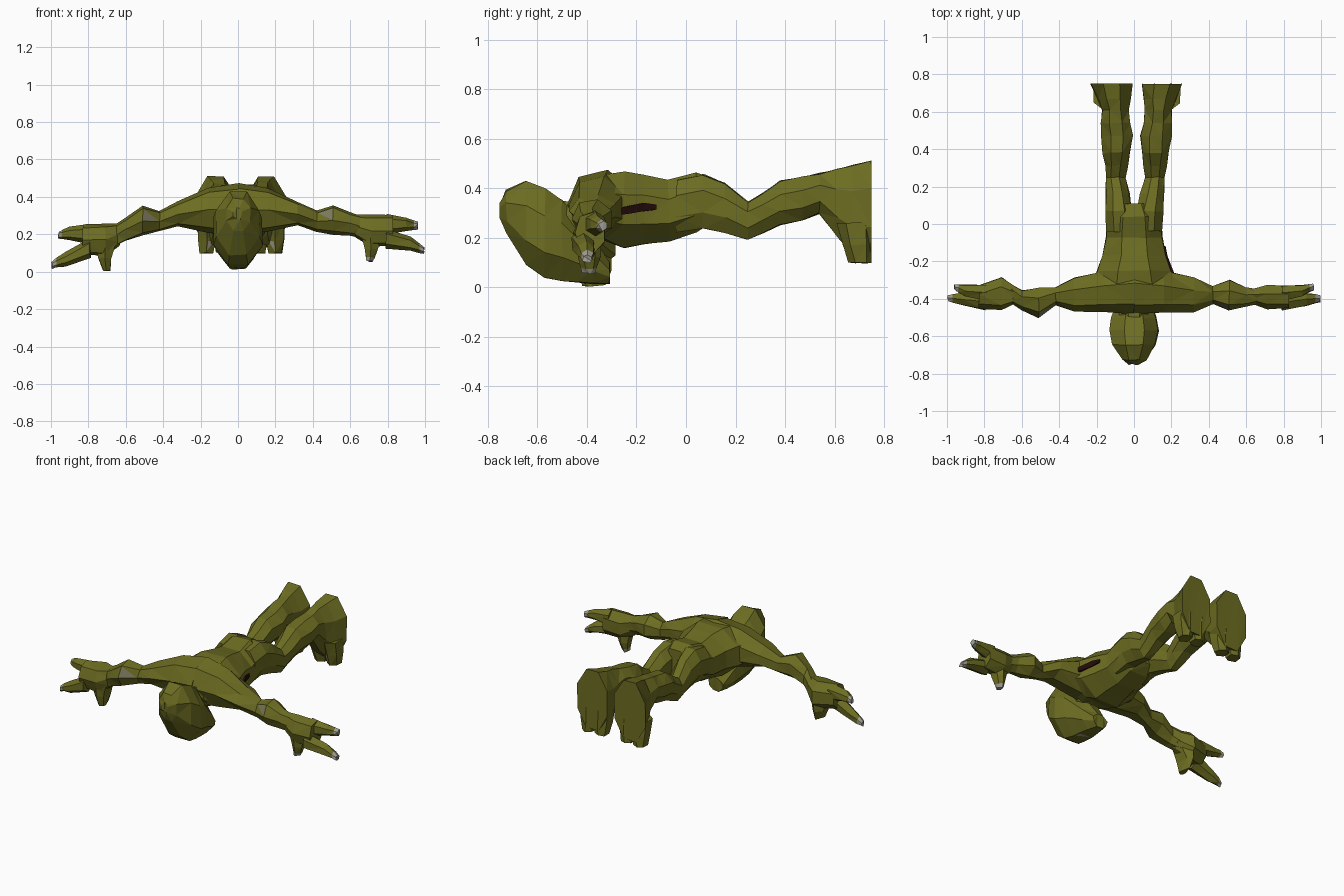
import bpy, bmesh, math, random
from mathutils import Vector

random.seed(4)


def material(name, rgb):
    m = bpy.data.materials.new(name)
    m.diffuse_color = (*rgb, 1)
    return m


OLIVE = material("olive_skin", (0.152, 0.152, 0.016))
BONE = material("bone_grey", (0.36, 0.34, 0.29))
DULL = material("dull_elbow_grey", (0.2, 0.19, 0.11))
WOUND = material("dark_wound", (0.017, 0.003, 0.003))

# order of the two ring coordinates and the axis position for each loft axis
AXES = {"x": lambda t, a, b: (t, a, b),
        "y": lambda t, a, b: (a, t, b),
        "z": lambda t, a, b: (a, b, t)}


def loft(name, axis, rings, sides=8, warp=None, jitter=0.004, tip=False, mats=(OLIVE, BONE),
         patches=(), inset=0.0):
    """Skin faceted rings given as (position, a_min, a_max, b_min, b_max)."""
    bm = bmesh.new()
    k = 1 / math.cos(math.pi / sides)
    if tip:  # extra ring so the nail is its own band
        nail = tuple(u * 0.35 + v * 0.65 for u, v in zip(rings[-2], rings[-1]))
        rings = rings[:-1] + [nail, rings[-1]]
    loops = []
    for t, a0, a1, b0, b1 in rings:
        loop = []
        for i in range(sides):
            ang = 2 * math.pi * (i + 0.5) / sides
            p = Vector(AXES[axis](t, (a0 + a1) / 2 + (a1 - a0) / 2 * k * math.cos(ang),
                                  (b0 + b1) / 2 + (b1 - b0) / 2 * k * math.sin(ang)))
            p += Vector([random.uniform(-jitter, jitter) for _ in range(3)])
            loop.append(bm.verts.new(warp(p) if warp else p))
        loops.append(loop)
    for n, (lo, hi) in enumerate(zip(loops, loops[1:])):
        for i in range(sides):
            j = (i + 1) % sides
            f = bm.faces.new((lo[i], lo[j], hi[j], hi[i]))
            f.material_index = int(tip and n == len(loops) - 2)
    bm.faces.new(loops[0])
    bm.faces.new(loops[-1]).material_index = int(tip)
    bmesh.ops.triangulate(bm, faces=bm.faces[:])
    bmesh.ops.recalc_face_normals(bm, faces=bm.faces[:])
    # bare patches: the facet nearest to each given point, optionally inset
    for p in patches:
        near = min(bm.faces, key=lambda f: (f.calc_center_median() - Vector(p)).length)
        if inset:
            bmesh.ops.inset_individual(bm, faces=[near], thickness=inset)
        near.material_index = 1
    me = bpy.data.meshes.new(name)
    bm.to_mesh(me)
    bm.free()
    for m in mats:
        me.materials.append(m)
    ob = bpy.data.objects.new(name, me)
    bpy.context.collection.objects.link(ob)
    return ob


def body(rows):
    return [(y, -h, h, z0, z1) for y, h, z0, z1 in rows]


# head, long and tilted towards the chest
loft("head", "y", body([
    (-0.75, 0.025, 0.28, 0.34), (-0.725, 0.065, 0.22, 0.39), (-0.645, 0.115, 0.09, 0.43),
    (-0.57, 0.13, 0.04, 0.395), (-0.50, 0.12, 0.022, 0.355), (-0.44, 0.1, 0.018, 0.28),
    (-0.38, 0.085, 0.015, 0.20), (-0.31, 0.05, 0.013, 0.10)]),
    patches=[(0.03, -0.47, 0.025)], inset=0.013)
loft("neck", "y", body([(-0.52, 0.08, 0.14, 0.35), (-0.44, 0.075, 0.17, 0.34),
                        (-0.34, 0.1, 0.2, 0.42)]))

# torso from shoulders to pelvis
loft("torso", "y", body([
    (-0.46, 0.08, 0.22, 0.36), (-0.40, 0.16, 0.20, 0.40), (-0.33, 0.23, 0.19, 0.455),
    (-0.25, 0.20, 0.16, 0.465), (-0.17, 0.17, 0.175, 0.45), (-0.07, 0.15, 0.185, 0.43),
    (0.04, 0.145, 0.22, 0.46), (0.11, 0.09, 0.27, 0.44)]))

# open wound along the right flank
loft("flank_wound", "y", [
    (y, s - 0.03, s + 0.008, z0, z1) for y, s, z0, z1 in [
        (-0.30, 0.218, 0.295, 0.305), (-0.25, 0.20, 0.295, 0.325), (-0.17, 0.17, 0.305, 0.34),
        (-0.12, 0.16, 0.315, 0.335)]], sides=4, jitter=0.002, mats=(WOUND,))

# arms and three-fingered hands; the left one hangs a little lower
for side, s in (("left", -1), ("right", 1)):
    def arm_warp(p, s=s):
        q = p.copy()
        if s < 0:
            q.z -= 0.05 * min(max((p.x - 0.5) / 0.15, 0), 1)
            if p.x > 0.85 and p.z < 0.19:
                q.z -= 0.03
            q.y -= 0.045 * max(0, 1 - abs(p.x - 0.52) / 0.12)
            if p.y > -0.38:
                q.y += 0.045 * max(0, 1 - abs(p.x - 0.70) / 0.1)
        q.x *= s
        return q

    loft(side + "_arm", "x", [
        (0.0, -0.47, -0.22, 0.20, 0.46), (0.16, -0.46, -0.25, 0.22, 0.435),
        (0.32, -0.46, -0.29, 0.25, 0.37), (0.42, -0.42, -0.33, 0.22, 0.32),
        (0.51, -0.455, -0.30, 0.205, 0.35), (0.60, -0.44, -0.34, 0.20, 0.315),
        (0.66, -0.42, -0.35, 0.185, 0.295)], sides=7, warp=arm_warp, mats=(OLIVE, DULL),
        patches=[(s * 0.48, -0.44 if s > 0 else -0.47, 0.295)], inset=0.004)
    loft(side + "_palm", "x", [
        (0.63, -0.42, -0.35, 0.19, 0.30), (0.71, -0.45, -0.33, 0.14, 0.30),
        (0.83, -0.445, -0.33, 0.145, 0.295)], sides=7, warp=arm_warp)
    loft(side + "_upper_finger", "x", [
        (0.79, -0.41, -0.33, 0.205, 0.30), (0.90, -0.385, -0.325, 0.225, 0.285),
        (0.96, -0.35, -0.32, 0.23, 0.262)], sides=6, warp=arm_warp, tip=True)
    loft(side + "_lower_finger", "x", [
        (0.79, -0.46, -0.37, 0.13, 0.22), (0.92, -0.435, -0.37, 0.115, 0.18),
        (0.995, -0.415, -0.38, 0.10, 0.13)], sides=6, warp=arm_warp, tip=True)
    loft(side + "_thumb", "z", [
        (0.22, 0.65, 0.77, -0.44, -0.35), (0.12, 0.68, 0.745, -0.43, -0.35),
        (0.055, 0.685, 0.72, -0.415, -0.375)], sides=6, warp=arm_warp, tip=s > 0)

# bent legs with upright soles and two toes each
for side, s in (("left", -1), ("right", 1)):
    def leg_warp(p, s=s):
        shift = 0.03 * min(max(p.y / 0.5, 0), 1) if s > 0 else 0
        return Vector((s * (p.x + shift), min(p.y, 0.75), p.z))

    loft(side + "_leg", "y", [
        (-0.04, 0.01, 0.15, 0.22, 0.43), (0.07, 0.01, 0.15, 0.24, 0.455),
        (0.16, 0.025, 0.15, 0.22, 0.42), (0.25, 0.045, 0.15, 0.195, 0.345),
        (0.31, 0.035, 0.155, 0.22, 0.38), (0.38, 0.02, 0.165, 0.25, 0.43),
        (0.47, 0.005, 0.175, 0.27, 0.445), (0.54, 0.02, 0.175, 0.30, 0.46),
        (0.61, 0.03, 0.17, 0.205, 0.475), (0.67, 0.02, 0.195, 0.14, 0.49),
        (0.75, 0.01, 0.23, 0.13, 0.51)], warp=leg_warp)
    for toe, x in (("inner", 0.075), ("outer", 0.165)):
        loft(f"{side}_{toe}_toe", "z", [
            (0.26, x - 0.05, x + 0.05, 0.62, 0.75), (0.17, x - 0.045, x + 0.05, 0.645, 0.75),
            (0.10, x - 0.03, x + 0.04, 0.665, 0.75)], sides=6, warp=leg_warp,
            patches=[(s * x, 0.65, 0.14)] if toe == "outer" else (), inset=0.011)
